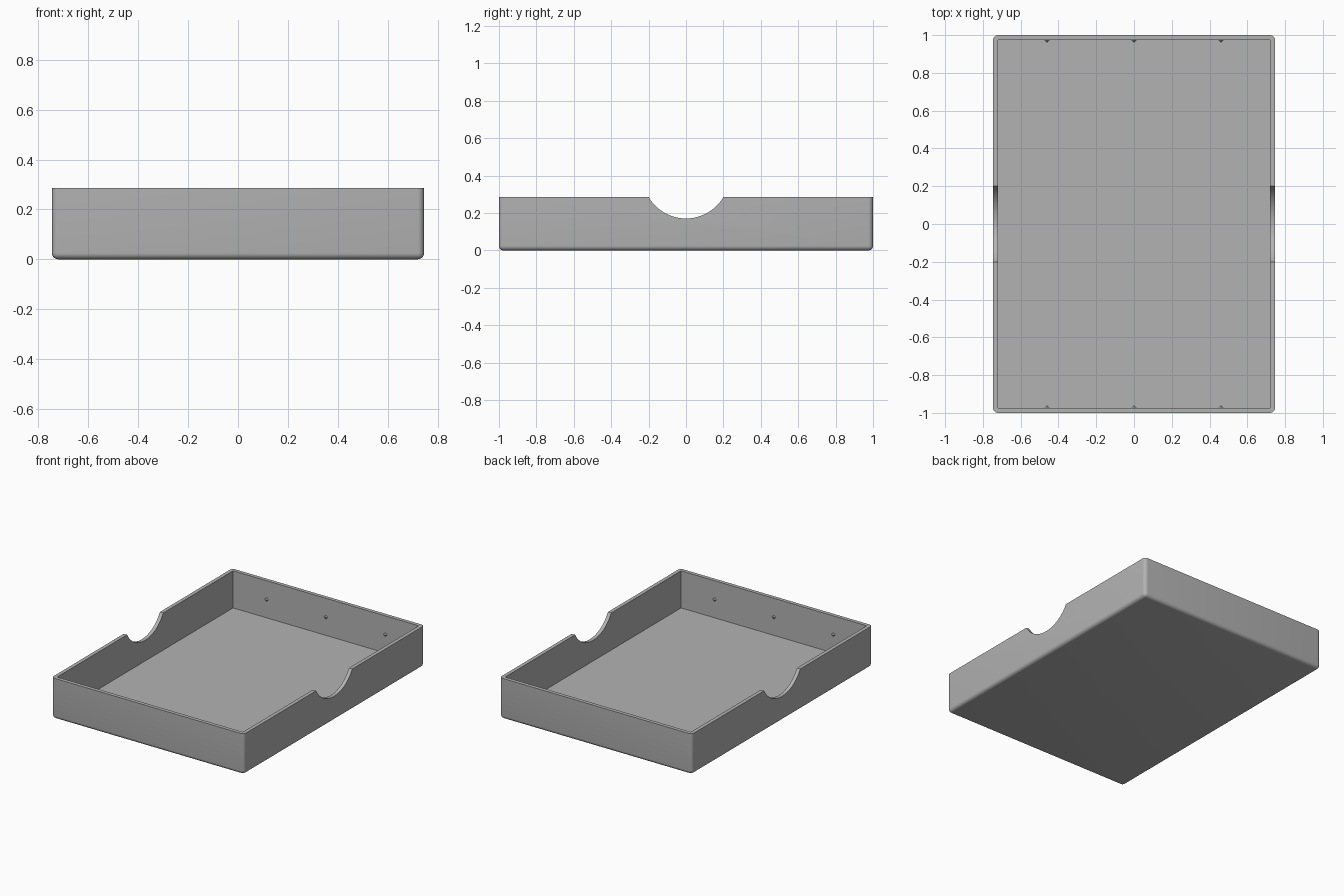
import bpy, bmesh, math
from mathutils import Matrix, Vector

if "Cube" in bpy.data.objects:
    bpy.data.objects.remove(bpy.data.objects["Cube"])

W, L, H = 1.492, 2.0, 0.286      # outer size
WALL, FLOOR, R = 0.026, 0.026, 0.025

grey = bpy.data.materials.new("plain grey")
grey.diffuse_color = (0.45, 0.45, 0.45, 1)
grey.use_nodes = True
grey.node_tree.nodes["Principled BSDF"].inputs["Base Color"].default_value = grey.diffuse_color


def make_object(name, bm):
    mesh = bpy.data.meshes.new(name)
    bmesh.ops.recalc_face_normals(bm, faces=bm.faces)
    bm.to_mesh(mesh)
    bm.free()
    mesh.materials.append(grey)
    obj = bpy.data.objects.new(name, mesh)
    bpy.context.collection.objects.link(obj)
    return obj


def box(size, centre):
    bm = bmesh.new()
    bmesh.ops.create_cube(bm, size=1, matrix=Matrix.Translation(centre) @ Matrix.Diagonal((*size, 1)))
    return bm


# Tray body: rounded uprights and bottom edge, sharp rim
bm = box((W, L, H), (0, 0, H / 2))
round_edges = [e for e in bm.edges if min(v.co.z for v in e.verts) < 0.01]
bmesh.ops.bevel(bm, geom=round_edges, offset=R, segments=6, profile=0.5, affect='EDGES')
tray = make_object("tray", bm)

# Square-cornered cavity
cavity = make_object("cavity_cutter", box((W - 2 * WALL, L - 2 * WALL, H), (0, 0, FLOOR + H / 2)))

# Round finger notch through both side walls
bm = bmesh.new()
bmesh.ops.create_cone(bm, cap_ends=True, segments=64, radius1=0.232, radius2=0.232, depth=2,
                      matrix=Matrix.Translation((0, 0, 0.403)) @ Matrix.Rotation(math.pi / 2, 4, 'Y'))
notch = make_object("notch_cutter", bm)

for cutter in (cavity, notch):
    mod = tray.modifiers.new(cutter.name, 'BOOLEAN')
    mod.operation, mod.solver, mod.object = 'DIFFERENCE', 'EXACT', cutter
    bpy.context.view_layer.objects.active = tray
    tray.select_set(True)
    bpy.ops.object.modifier_apply(modifier=mod.name)
    bpy.data.objects.remove(cutter)
bpy.ops.object.shade_smooth_by_angle(angle=math.radians(30))

# Small pointed studs on the inner end walls
for side, label in ((-1, "front"), (1, "back")):
    for i, x in enumerate((-0.46, 0, 0.46)):
        wall_y = side * (L / 2 - WALL)
        bm = bmesh.new()
        base = [bm.verts.new((x + 0.016 * math.cos(a), wall_y + side * 0.002, 0.155 + 0.016 * math.sin(a)))
                for a in (0, math.pi / 2, math.pi, 1.5 * math.pi)]
        tip = bm.verts.new((x, wall_y - side * 0.015, 0.155))
        bm.faces.new(base)
        for k in range(4):
            bm.faces.new((base[k], base[(k + 1) % 4], tip))
        make_object(f"{label}_stud_{i + 1}", bm)
